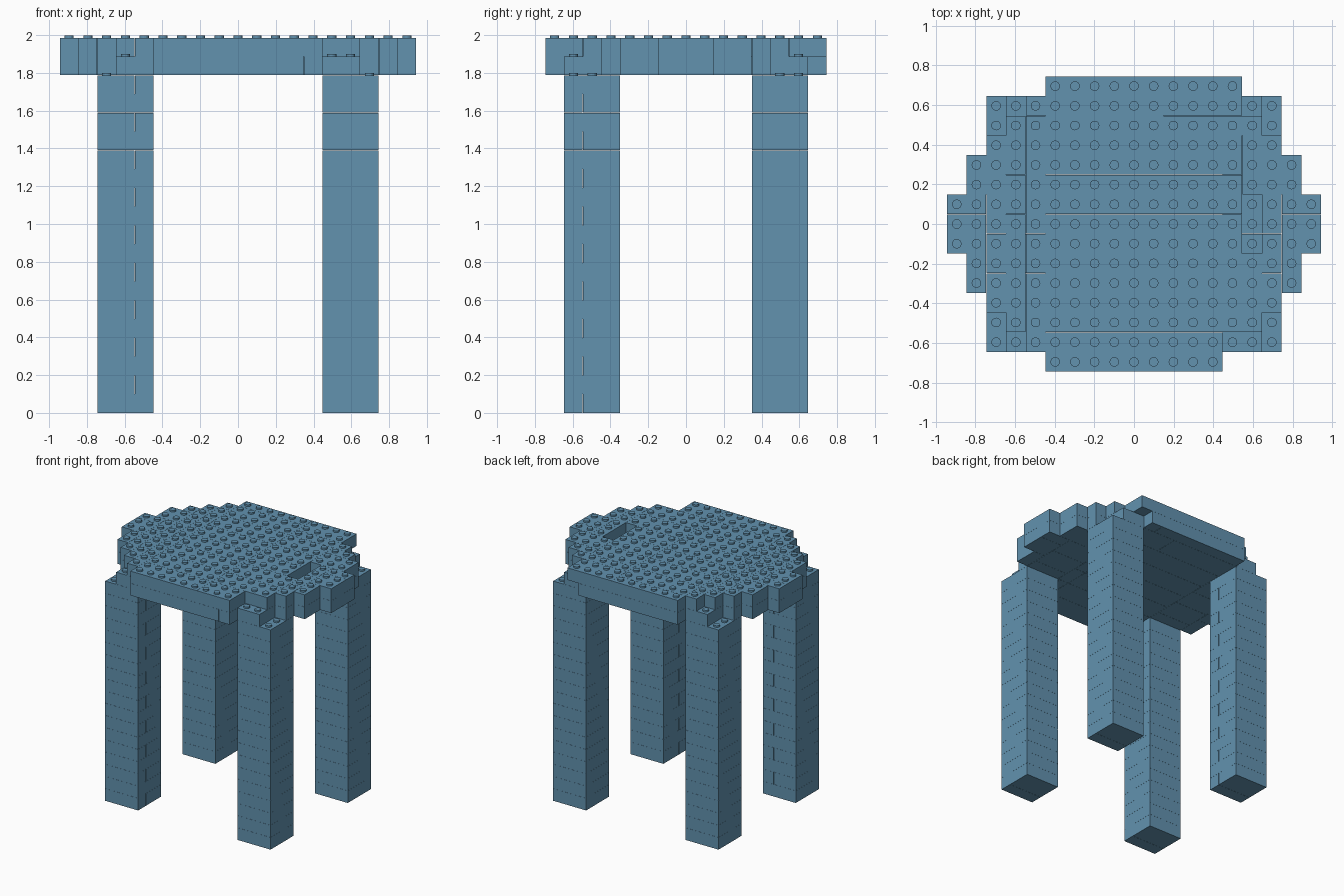
import bpy, bmesh
from mathutils import Matrix, Vector

if "Cube" in bpy.data.objects:
    bpy.data.objects.remove(bpy.data.objects["Cube"])

P = 0.0993          # stud pitch and brick height
STUD_R, STUD_H = 0.024, 0.014
GAP = 0.0006        # hairline joint between bricks

mat = bpy.data.materials.new("steel blue plastic")
mat.diffuse_color = (0.122, 0.287, 0.429, 1)
mat.use_nodes = True
mat.node_tree.nodes["Principled BSDF"].inputs["Base Color"].default_value = mat.diffuse_color


def brick(bm, x0, x1, y0, y1, layer):
    """Box covering stud cells x0..x1, y0..y1 (inclusive) on a layer."""
    size = ((x1 - x0 + 1) * P - 2 * GAP, (y1 - y0 + 1) * P - 2 * GAP, P - GAP)
    mid = Vector(((x0 + x1) / 2 * P, (y0 + y1) / 2 * P, (layer + 0.5) * P))
    bmesh.ops.create_cube(bm, size=1,
                          matrix=Matrix.Translation(mid) @ Matrix.Diagonal((*size, 1)))


def stud(bm, x, y, layer):
    """Round stud on top of a layer."""
    z = (layer + 1) * P + STUD_H / 2 - 0.001
    bmesh.ops.create_cone(bm, cap_ends=True, segments=16, radius1=STUD_R,
                          radius2=STUD_R, depth=STUD_H,
                          matrix=Matrix.Translation((x * P, y * P, z)))


def finish(bm, name):
    mesh = bpy.data.meshes.new(name)
    bm.to_mesh(mesh)
    bm.free()
    mesh.materials.append(mat)
    bpy.context.collection.objects.link(bpy.data.objects.new(name, mesh))


def fill(bm, cells, layer, w, h):
    """Tile a set of cells with bricks of at most w x h studs."""
    free = set(cells)
    for x, y in sorted(cells, key=lambda c: (c[1], c[0])):
        if (x, y) not in free:
            continue
        x1, y1 = x, y
        while x1 - x + 1 < w and (x1 + 1, y) in free:
            x1 += 1
        while y1 - y + 1 < h and all((i, y1 + 1) in free for i in range(x, x1 + 1)):
            y1 += 1
        free -= {(i, j) for i in range(x, x1 + 1) for j in range(y, y1 + 1)}
        brick(bm, x, x1, y, y1, layer)


def outline(half_widths):
    """Stepped oval: half width in studs for each row distance from centre."""
    return {(x, y) for y in range(-7, 8)
            for x in range(-half_widths[abs(y)], half_widths[abs(y)] + 1)}


# cells of the two top layers
lower = outline([9, 9, 8, 8, 7, 6, 6, 4])
upper = outline([9, 9, 8, 8, 7, 6, 5, 4])
upper.add((5, 7))
upper -= {(5, -6), (6, -1), (6, 0), (6, 1)}   # missing corner and open slot

# legs: 18 layers of a 3x3 column, alternating split direction
for sx, xn in ((-1, "left"), (1, "right")):
    for sy, yn in ((-1, "front"), (1, "back")):
        bm = bmesh.new()
        cx, cy = sx * 6, sy * 5
        for k in range(18):
            if k % 2 and sx < 0:
                brick(bm, cx - 1, cx, cy - 1, cy + 1, k)
                brick(bm, cx + 1, cx + 1, cy - 1, cy + 1, k)
            elif k % 2 == 0:
                brick(bm, cx - 1, cx + 1, cy - 1, cy - 1, k)
                brick(bm, cx - 1, cx + 1, cy, cy + 1, k)
            else:
                brick(bm, cx - 1, cx + 1, cy - 1, cy + 1, k)
        for x in range(cx - 1, cx + 2):
            for y in range(cy - 1, cy + 2):
                if (x, y) not in lower:
                    stud(bm, x, y, 17)
        finish(bm, f"{yn}_{xn}_leg")

# lower table layer, studs only where uncovered
bm = bmesh.new()
fill(bm, lower, 18, 8, 2)
for c in lower - upper:
    stud(bm, *c, 18)
finish(bm, "tabletop_lower_layer")

# upper table layer
bm = bmesh.new()
fill(bm, upper, 19, 6, 2)
for c in upper:
    stud(bm, *c, 19)
finish(bm, "tabletop_upper_layer")
